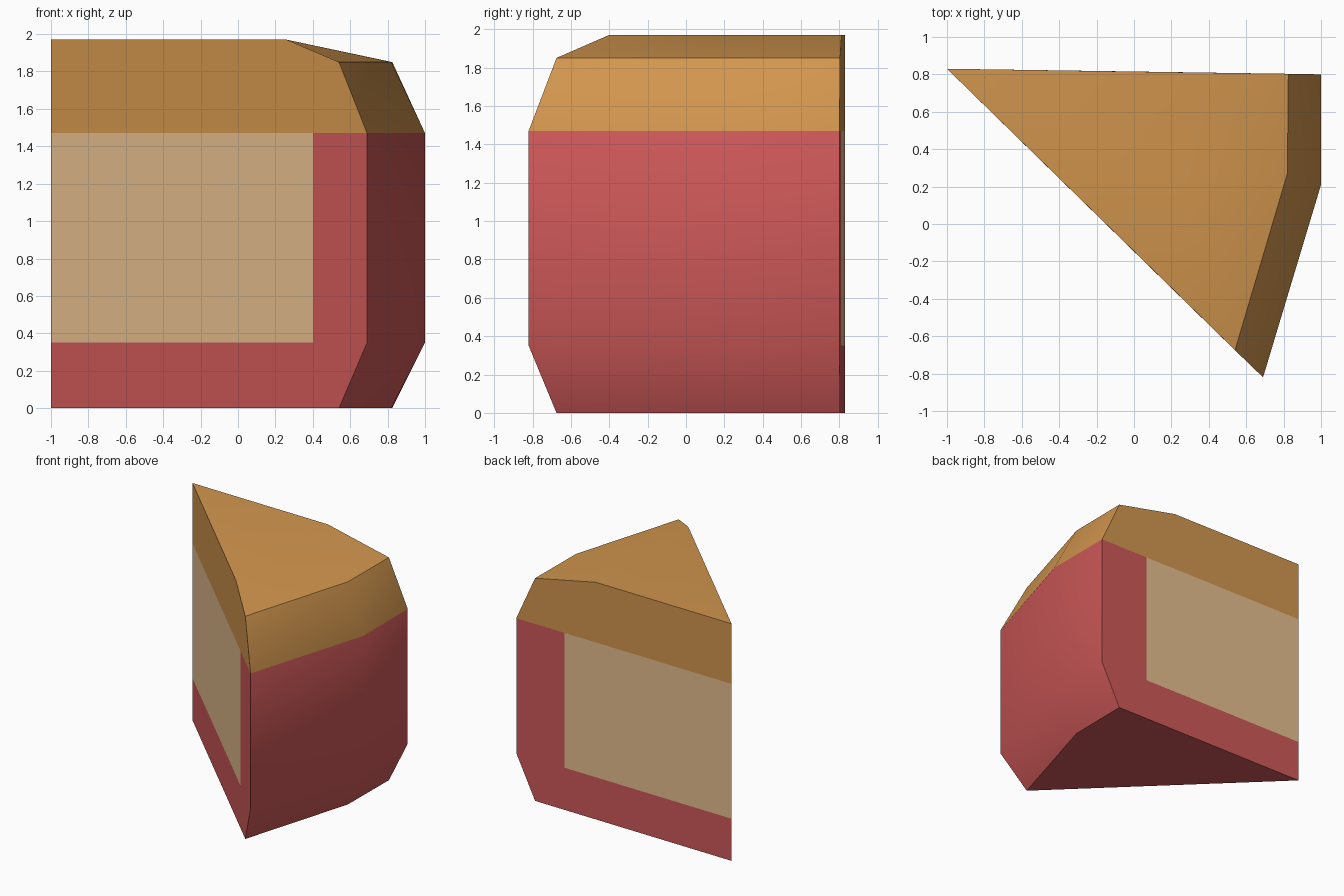
import bpy, bmesh, math
from mathutils import Vector

if "Cube" in bpy.data.objects:
    bpy.data.objects.remove(bpy.data.objects["Cube"])


def material(name, rgb):
    m = bpy.data.materials.new(name)
    m.diffuse_color = (*rgb, 1)
    m.use_nodes = True
    m.node_tree.nodes["Principled BSDF"].inputs["Base Color"].default_value = m.diffuse_color
    return m


mats = [material("red_rind", (0.617, 0.098, 0.098)),
        material("orange_top", (0.645, 0.305, 0.076)),
        material("cream_filling", (0.791, 0.515, 0.275))]

LOW, HIGH, TOP = 0.35, 1.47, 1.97
TIP = Vector((-1.0, 0.83, 0.0))
# three rim columns: bevel, outer and crown points in plan
BEVEL = [(0.54, -0.675), (0.82, 0.27), (0.825, 0.803)]
OUTER = [(0.69, -0.82), (1.0, 0.21), (1.0, 0.80)]
CROWN = [(0.26, -0.40), (0.26, 0.17), (0.26, 0.811)]
RINGS = [(BEVEL, 0.0), (OUTER, LOW), (OUTER, HIGH), (BEVEL, 1.85), (CROWN, TOP)]

bm = bmesh.new()
cols = [[bm.verts.new((*ring[i], z)) for ring, z in RINGS] for i in range(3)]
tip_low = bm.verts.new(TIP)
tip_top = bm.verts.new(TIP + Vector((0, 0, TOP)))

# curved rim
for a, b in zip(cols, cols[1:]):
    for k in range(4):
        bm.faces.new((a[k], b[k], b[k + 1], a[k + 1]))
# top and base
bm.faces.new([tip_top] + [c[4] for c in cols])
bm.faces.new([tip_low] + [c[0] for c in reversed(cols)])

# two cut sides, split into bands so the filling is an inset area
for col, inset_x, flip in ((cols[0], 0.40, False), (cols[2], 0.55, True)):
    loop = [tip_low] + col + [tip_top]
    faces = [bm.faces.new(loop[::-1] if flip else loop)]
    for co, no in (((0, 0, LOW), (0, 0, 1)), ((0, 0, HIGH), (0, 0, 1)),
                   ((inset_x, 0, 0), (1, 0, 0))):
        todo = [f for f in faces if co[2] or LOW < f.calc_center_median().z < HIGH]
        keep = [f for f in faces if f not in todo]
        geom = todo + list({e for f in todo for e in f.edges}) + list({v for f in todo for v in f.verts})
        res = bmesh.ops.bisect_plane(bm, geom=geom, dist=1e-4, plane_co=co, plane_no=no)
        faces = keep + [g for g in res["geom"] if isinstance(g, bmesh.types.BMFace)]
    for f in faces:
        c = f.calc_center_bounds()
        if LOW < c.z < HIGH and c.x < inset_x:
            f.material_index = 2

# orange above the rind line, red below
for f in bm.faces:
    if f.material_index == 0 and f.calc_center_bounds().z > HIGH:
        f.material_index = 1
bmesh.ops.recalc_face_normals(bm, faces=bm.faces[:])

mesh = bpy.data.meshes.new("wedge_slice")
bm.to_mesh(mesh)
bm.free()
for m in mats:
    mesh.materials.append(m)
obj = bpy.data.objects.new("wedge_slice", mesh)
bpy.context.collection.objects.link(obj)
bpy.context.view_layer.objects.active = obj
obj.select_set(True)
bpy.ops.object.shade_smooth_by_angle(angle=math.radians(35))
